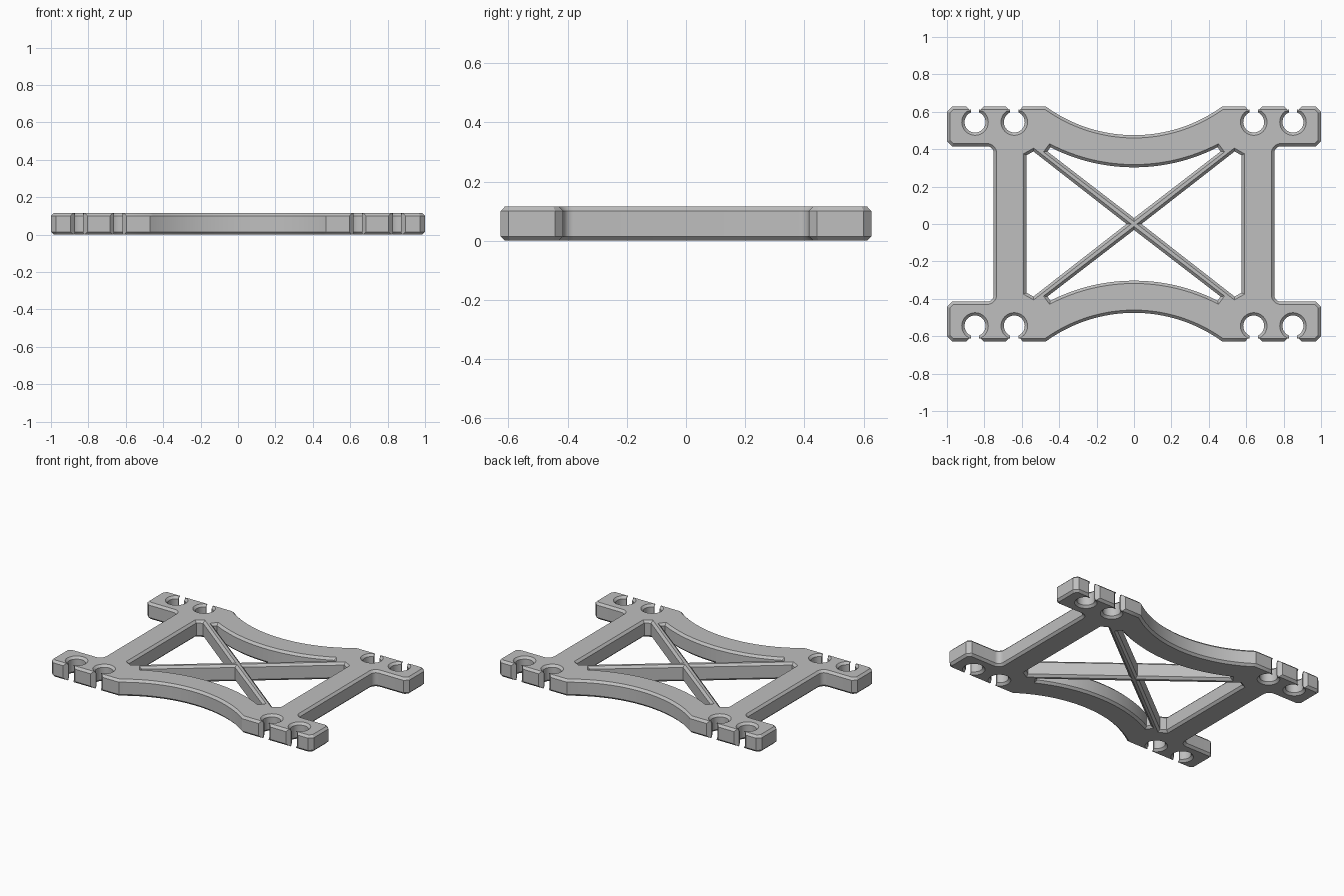
import bpy, bmesh, math
from mathutils import Vector

cube = bpy.data.objects.get("Cube")
if cube:
    bpy.data.objects.remove(cube, do_unlink=True)

HEIGHT, CHAMFER = 0.115, 0.015
EDGE_Y, HOLE_Y, HOLE_R, SLOT = 0.627, 0.545, 0.056, 0.022
HOLES = (0.64, 0.85)


def arc(cx, cy, r, a0, a1, n):
    """Points along a circular arc, angles in degrees."""
    return [Vector((cx + r * math.cos(math.radians(a0 + (a1 - a0) * i / n)),
                    cy + r * math.sin(math.radians(a0 + (a1 - a0) * i / n))))
            for i in range(n + 1)]


def sagging_arc(half_width, y_mid, y_end, n):
    """Symmetric concave arc from -half_width to +half_width."""
    sag = y_end - y_mid
    r = (half_width ** 2 + sag ** 2) / (2 * sag)
    a = math.degrees(math.asin(half_width / r))
    return arc(0, y_mid + r, r, 270 - a, 270 + a, n)


def keyhole(x):
    """Slot with a flared mouth leading into a round hole."""
    a = math.degrees(math.asin(SLOT / HOLE_R))
    left = [Vector((x - 0.045, EDGE_Y)), Vector((x - SLOT, EDGE_Y - 0.024))]
    right = [Vector((2 * x - p.x, p.y)) for p in reversed(left)]
    return left + arc(x, HOLE_Y, HOLE_R, 90 + a, 450 - a, 28) + right


def mirrored(points, sx, sy):
    return [Vector((p.x * sx, p.y * sy)) for p in points]


def edge_inset(p, q):
    """The slot walls and mouths stay square; every other edge is chamfered."""
    m = (p + q) / 2
    in_slot = min(abs(abs(m.x) - h) for h in HOLES) < 0.046
    return 0.0 if in_slot and abs(m.y) > 0.599 else CHAMFER


def inset(loop, is_hole):
    """Move each edge into the material and intersect neighbouring edges."""
    n = len(loop)
    area = sum(loop[i - 1].cross(loop[i]) for i in range(n))
    side = (1 if area > 0 else -1) * (-1 if is_hole else 1)
    result = []
    for i, p in enumerate(loop):
        before, after = loop[i - 1], loop[(i + 1) % n]
        d0, d1 = (p - before).normalized(), (after - p).normalized()
        n0, n1 = Vector((-d0.y, d0.x)) * side, Vector((-d1.y, d1.x)) * side
        w0, w1 = edge_inset(before, p), edge_inset(p, after)
        det = n0.cross(n1)
        if abs(det) < 1e-4:
            result.append(p + n0 * w0)
        else:
            result.append(p + Vector((w0 * n1.y - w1 * n0.y,
                                      n0.x * w1 - n1.x * w0)) / det)
    return result


# Outer outline: one quarter, then mirrored around both axes
curve = sagging_arc(0.47, 0.475, EDGE_Y, 47)
quarter = [p for p in curve if p.x > 0]
for hole_x in HOLES:
    quarter += keyhole(hole_x)
quarter += [Vector(c) for c in ((0.973, EDGE_Y), (1, 0.6), (1, 0.442), (0.973, 0.415))]
quarter += arc(0.785, 0.38, 0.035, 90, 180, 8)
outline = (quarter + mirrored(quarter, 1, -1)[::-1]
           + mirrored(quarter, -1, -1) + mirrored(quarter, -1, 1)[::-1])

# Four openings between the diagonal braces
back_opening = sagging_arc(0.447, 0.303, 0.41, 40) + [
    Vector((0.463, 0.388)), Vector((0, 0.032)), Vector((-0.463, 0.388))]
side_opening = [Vector(c) for c in ((0.04, 0), (0.538, 0.388), (0.575, 0.367),
                                    (0.575, -0.367), (0.538, -0.388))]
loops = [(outline, False),
         (back_opening, True), (mirrored(back_opening, 1, -1), True),
         (side_opening, True), (mirrored(side_opening, -1, 1), True)]

# Chamfered walls, then flat caps on both sides
bm = bmesh.new()
bottom_edges, top_edges = [], []
for loop, is_hole in loops:
    inner = inset(loop, is_hole)
    levels = ((inner, 0), (loop, CHAMFER), (loop, HEIGHT - CHAMFER), (inner, HEIGHT))
    rings = [[bm.verts.new((p.x, p.y, z)) for p in pts] for pts, z in levels]
    count = len(loop)
    for low, high in zip(rings, rings[1:]):
        for i in range(count):
            j = (i + 1) % count
            bm.faces.new((low[i], low[j], high[j], high[i]))
    for ring, edges in ((rings[0], bottom_edges), (rings[-1], top_edges)):
        edges += [bm.edges.get((ring[i - 1], ring[i])) for i in range(count)]
for edges in (bottom_edges, top_edges):
    bmesh.ops.triangle_fill(bm, edges=edges, use_beauty=True, use_dissolve=False)
bmesh.ops.remove_doubles(bm, verts=bm.verts, dist=1e-5)
bmesh.ops.recalc_face_normals(bm, faces=bm.faces)

mesh = bpy.data.meshes.new("braced_frame")
bm.to_mesh(mesh)
bm.free()
frame = bpy.data.objects.new("braced_frame", mesh)
bpy.context.collection.objects.link(frame)

# Plain grey plastic
grey = bpy.data.materials.new("light_grey")
grey.use_nodes = True
colour = (0.52, 0.52, 0.52, 1)
grey.diffuse_color = colour
grey.node_tree.nodes["Principled BSDF"].inputs["Base Color"].default_value = colour
mesh.materials.append(grey)

bpy.ops.object.select_all(action='DESELECT')
frame.select_set(True)
bpy.context.view_layer.objects.active = frame
bpy.ops.object.shade_smooth_by_angle(angle=math.radians(30))
